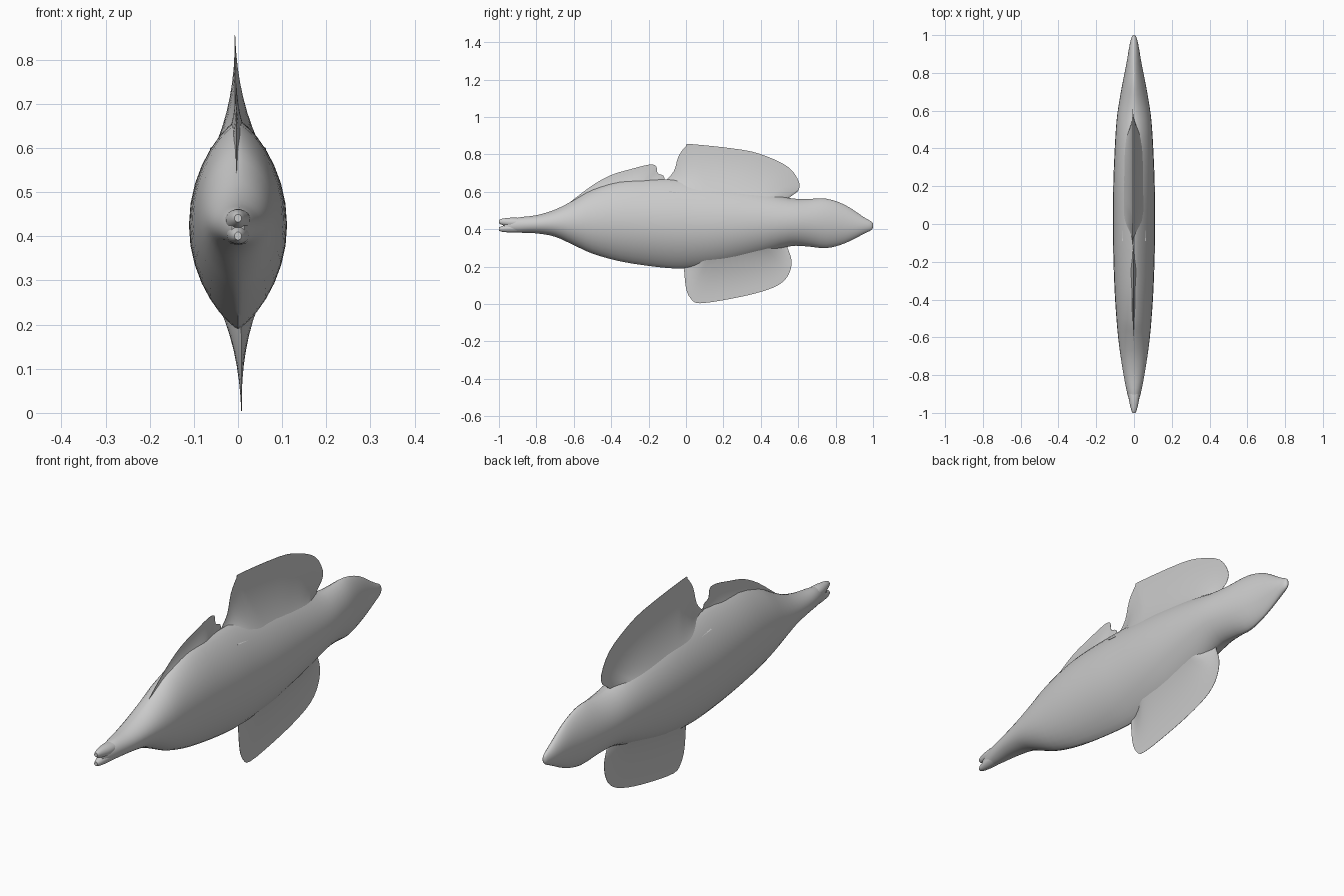
import bpy, bmesh, math
from mathutils import Vector

cube = bpy.data.objects.get("Cube")
if cube:
    bpy.data.objects.remove(cube)

grey = bpy.data.materials.new("plain grey")
grey.use_nodes = True
GREY = (0.6, 0.6, 0.6, 1)
grey.diffuse_color = GREY
grey.node_tree.nodes["Principled BSDF"].inputs["Base Color"].default_value = GREY


def smooth_path(points, steps):
    """Catmull-Rom interpolation of tuples."""
    pts = [Vector(p) for p in points]
    pts = [pts[0]] + pts + [pts[-1]]
    out = []
    for a, b, c, d in zip(pts, pts[1:], pts[2:], pts[3:]):
        for i in range(steps):
            t = i / steps
            out.append(b + (c - a) * (t / 2)
                       + (a * 2 - b * 5 + c * 4 - d) * (t * t / 2)
                       + (b * 3 - a - c * 3 + d) * (t ** 3 / 2))
    out.append(pts[-1])
    return out


def skin(name, rings):
    """Join closed rings of points into one capped, smooth mesh."""
    bm = bmesh.new()
    rows = [[bm.verts.new(p) for p in ring] for ring in rings]
    n = len(rows[0])
    for a, b in zip(rows, rows[1:]):
        for i in range(n):
            j = (i + 1) % n
            bm.faces.new((a[i], a[j], b[j], b[i]))
    bm.faces.new(rows[0])
    bm.faces.new(rows[-1])
    bmesh.ops.recalc_face_normals(bm, faces=bm.faces)
    mesh = bpy.data.meshes.new(name)
    bm.to_mesh(mesh)
    bm.free()
    mesh.materials.append(grey)
    obj = bpy.data.objects.new(name, mesh)
    bpy.context.collection.objects.link(obj)
    bpy.ops.object.select_all(action='DESELECT')
    obj.select_set(True)
    bpy.context.view_layer.objects.active = obj
    bpy.ops.object.shade_smooth_by_angle(angle=math.radians(50))
    return obj


def loft(name, stations, steps=3, sides=32):
    """Stations: y, top, bottom, half width, then a paired sharpness of the keel."""
    rings = []
    for (y, top, low, wide), sharp in zip(
            smooth_path([s[:4] for s in stations], steps),
            [v[0] for v in smooth_path([(s[4], 0) for s in stations], steps)]):
        ring = []
        for i in range(sides):
            a = math.tau * i / sides
            c = math.cos(a)
            x = math.copysign(abs(c) ** sharp, c) * wide
            ring.append((x, y, (top + low) / 2 + (top - low) / 2 * math.sin(a)))
        rings.append(ring)
    return skin(name, rings)


def fin(name, base, edge, root, lean, blunt=False, steps=3, rows=8):
    """Thin blade of ribs from a base line to an outline, flared at the root."""
    outline = smooth_path(edge, steps)
    count = len(outline) - 1
    start, end = Vector(base[0]), Vector(base[1])
    rings = []
    for k, tip in enumerate(outline):
        u = k / count
        foot = start.lerp(end, u)
        flare = root * (min(1, (1 - u) * 5) if blunt else min(1, u * 5, (1 - u) * 5))
        side = []
        for r in range(rows + 1):
            t = r / rows
            p = foot.lerp(tip, t)
            side.append((p, flare * (1 - t) ** 2.2 + 0.003 * (1 - t) + 0.0006, lean * t))
        ring = [(o + h, p.x, p.y) for p, h, o in side]
        ring += [(o - h, p.x, p.y) for p, h, o in reversed(side)]
        rings.append(ring)
    return skin(name, rings)


# Main body, from snout to tail tip
loft("body", [
    (-0.97, 0.44, 0.39, 0.014, 1.0),
    (-0.90, 0.462, 0.382, 0.035, 1.0),
    (-0.80, 0.475, 0.378, 0.055, 1.0),
    (-0.70, 0.505, 0.36, 0.071, 1.1),
    (-0.60, 0.555, 0.315, 0.084, 1.2),
    (-0.50, 0.61, 0.27, 0.093, 1.3),
    (-0.35, 0.655, 0.228, 0.103, 1.5),
    (-0.15, 0.665, 0.198, 0.11, 1.6),
    (0.00, 0.66, 0.19, 0.111, 1.6),
    (0.20, 0.64, 0.21, 0.11, 1.5),
    (0.40, 0.605, 0.26, 0.102, 1.4),
    (0.55, 0.567, 0.308, 0.092, 1.2),
    (0.65, 0.562, 0.308, 0.078, 1.3),
    (0.75, 0.563, 0.299, 0.06, 1.4),
    (0.85, 0.53, 0.325, 0.04, 1.4),
    (0.95, 0.465, 0.375, 0.023, 1.2),
    (0.99, 0.442, 0.395, 0.012, 1.0),
    (1.00, 0.43, 0.41, 0.004, 1.0)])

# Lips with the open mouth between them
loft("upper_lip", [
    (-1.00, 0.45, 0.432, 0.008, 1.0), (-0.98, 0.457, 0.422, 0.016, 1.0),
    (-0.93, 0.462, 0.41, 0.027, 1.0), (-0.88, 0.46, 0.42, 0.03, 1.0)])
loft("lower_lip", [
    (-1.00, 0.41, 0.392, 0.008, 1.0), (-0.98, 0.418, 0.386, 0.016, 1.0),
    (-0.93, 0.43, 0.382, 0.025, 1.0), (-0.88, 0.42, 0.384, 0.028, 1.0)])

# Fins, each outline given as (y, z)
fin("front_dorsal_fin", ((-0.62, 0.50), (-0.13, 0.61)),
    [(-0.62, 0.545), (-0.5, 0.635), (-0.4, 0.69), (-0.3, 0.72), (-0.2, 0.745),
     (-0.16, 0.738), (-0.152, 0.70), (-0.12, 0.685), (-0.11, 0.645)], 0.05, -0.004)
fin("rear_dorsal_fin", ((-0.09, 0.60), (0.55, 0.53)),
    [(-0.11, 0.66), (-0.065, 0.71), (-0.04, 0.79), (0.0, 0.845), (0.03, 0.855),
     (0.3, 0.825), (0.43, 0.79), (0.55, 0.73), (0.605, 0.65), (0.595, 0.60),
     (0.54, 0.572)], 0.06, -0.007, blunt=True)
fin("anal_fin", ((0.0, 0.25), (0.53, 0.34)),
    [(-0.01, 0.18), (0.0, 0.085), (0.025, 0.03), (0.075, 0.004), (0.25, 0.03),
     (0.4, 0.065), (0.5, 0.105), (0.55, 0.16), (0.565, 0.23), (0.545, 0.295)],
    0.055, 0.008)
